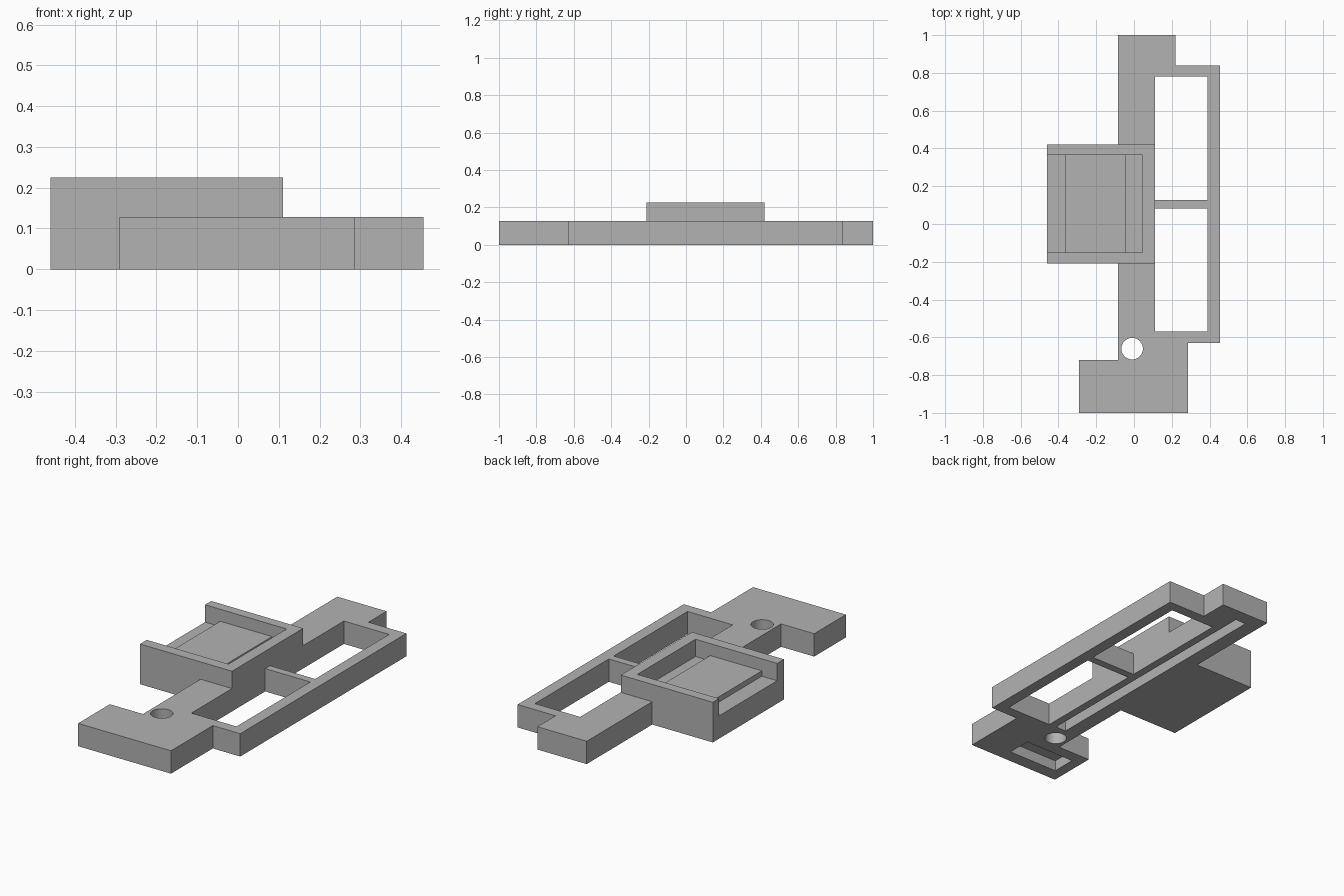
import bpy, bmesh, math

cube = bpy.data.objects.get("Cube")
if cube:
    bpy.data.objects.remove(cube, do_unlink=True)

grey = bpy.data.materials.new("plain_grey")
grey.use_nodes = True
grey.diffuse_color = (0.45, 0.45, 0.45, 1)
grey.node_tree.nodes["Principled BSDF"].inputs["Base Color"].default_value = (0.45, 0.45, 0.45, 1)

PLATE_TOP = 0.128
TRAY_TOP = 0.225
PAD_TOP = 0.158
POCKET = 0.06


def prism(name, outline, z0, z1):
    """Extrude a flat outline between two heights."""
    bm = bmesh.new()
    face = bm.faces.new([bm.verts.new((x, y, z0)) for x, y in outline])
    ext = bmesh.ops.extrude_face_region(bm, geom=[face])
    for v in ext["geom"]:
        if isinstance(v, bmesh.types.BMVert):
            v.co.z = z1
    bmesh.ops.recalc_face_normals(bm, faces=bm.faces)
    mesh = bpy.data.meshes.new(name)
    bm.to_mesh(mesh)
    bm.free()
    mesh.materials.append(grey)
    obj = bpy.data.objects.new(name, mesh)
    bpy.context.collection.objects.link(obj)
    return obj


def block(name, x0, x1, y0, y1, z0, z1):
    return prism(name, [(x0, y0), (x1, y0), (x1, y1), (x0, y1)], z0, z1)


def combine(target, tool, operation):
    """Apply a boolean and discard the tool."""
    mod = target.modifiers.new(operation.lower(), 'BOOLEAN')
    mod.operation = operation
    mod.solver = 'EXACT'
    mod.object = tool
    bpy.context.view_layer.update()
    graph = bpy.context.evaluated_depsgraph_get()
    result = bpy.data.meshes.new_from_object(target.evaluated_get(graph))
    target.modifiers.clear()
    target.data = result
    bpy.data.objects.remove(tool, do_unlink=True)


# Flat plate: foot, long beam and side frame in one outline
bracket = prism("mounting_bracket", [
    (-0.29, -1), (0.285, -1), (0.285, -0.63), (0.455, -0.63),
    (0.455, 0.84), (0.22, 0.84), (0.22, 1), (-0.085, 1),
    (-0.085, -0.72), (-0.29, -0.72)], 0, PLATE_TOP)

# Raised tray block
combine(bracket, block("tray", -0.46, 0.11, -0.21, 0.42, 0, TRAY_TOP), 'UNION')

cutters = [
    # Two windows of the side frame, with a crossbar left between them
    block("front_window", 0.11, 0.39, -0.57, 0.083, -0.1, 0.4),
    block("back_window", 0.11, 0.39, 0.126, 0.78, -0.1, 0.4),
    # Tray recess, open on one side, with lower channels beside the pad
    block("tray_recess", -0.6, 0.046, -0.15, 0.365, PAD_TOP, 0.4),
    block("outer_channel", -0.6, -0.365, -0.15, 0.365, PLATE_TOP, 0.4),
    block("inner_channel", -0.045, 0.046, -0.15, 0.365, PLATE_TOP, 0.4),
    # Underside groove and foot pocket
    block("beam_groove", 0, 0.065, -0.567, 0.92, -0.1, POCKET),
    block("foot_pocket", -0.23, 0.08, -0.925, -0.787, -0.1, POCKET),
    # Round screw hole
    prism("screw_hole", [(-0.01 + 0.057 * math.cos(i * math.tau / 48),
                          -0.66 + 0.057 * math.sin(i * math.tau / 48))
                         for i in range(48)], -0.1, 0.4),
]
for cutter in cutters:
    combine(bracket, cutter, 'DIFFERENCE')

# Merge leftover seams on flat faces
bm = bmesh.new()
bm.from_mesh(bracket.data)
bmesh.ops.remove_doubles(bm, verts=bm.verts, dist=0.0001)
bmesh.ops.dissolve_limit(bm, angle_limit=0.01, verts=bm.verts, edges=bm.edges)
bm.to_mesh(bracket.data)
bm.free()

# Smooth the hole while keeping the corners sharp
bpy.ops.object.select_all(action='DESELECT')
bracket.select_set(True)
bpy.context.view_layer.objects.active = bracket
bpy.ops.object.shade_smooth_by_angle(angle=math.radians(30))
